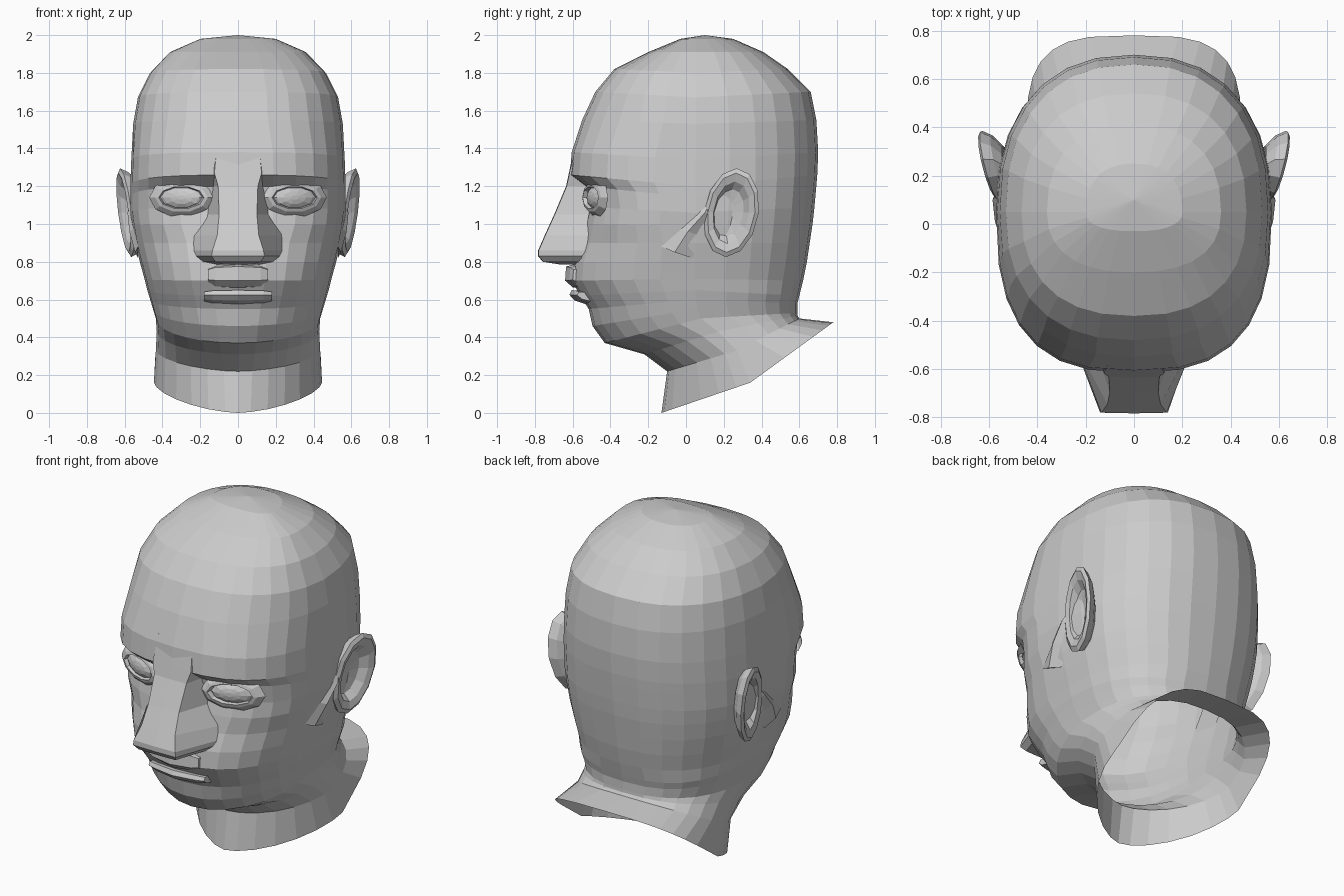
import bpy, bmesh
from math import sin, cos, pi

cube = bpy.data.objects.get("Cube")
if cube:
    bpy.data.objects.remove(cube, do_unlink=True)


def loft(name, rings, cap_start=False, cap_end=False, mirror=False):
    """Skin closed rings of equal point count into a flat-shaded object."""
    bm = bmesh.new()
    loops = [[bm.verts.new(p) for p in ring] for ring in rings]
    count = len(rings[0])
    for upper, lower in zip(loops, loops[1:]):
        for i in range(count):
            j = (i + 1) % count
            bm.faces.new((upper[i], upper[j], lower[j], lower[i]))
    if cap_start:
        bm.faces.new(loops[0])
    if cap_end:
        bm.faces.new(loops[-1])
    bmesh.ops.remove_doubles(bm, verts=bm.verts, dist=.0005)
    bmesh.ops.recalc_face_normals(bm, faces=bm.faces)
    mesh = bpy.data.meshes.new(name)
    bm.to_mesh(mesh)
    bm.free()
    obj = bpy.data.objects.new(name, mesh)
    bpy.context.collection.objects.link(obj)
    if mirror:
        mod = obj.modifiers.new("Mirror", "MIRROR")
        mod.use_mirror_merge = False


def signed_power(value, power):
    return (abs(value) ** power) * (1 if value >= 0 else -1)


COLUMNS = 28


def head_ring(front, middle, back, width, front_square, back_square):
    """Section through (y, z) points at the front, side and back."""
    ring = []
    for i in range(COLUMNS):
        t = 2 * pi * i / COLUMNS
        end, n = (front, front_square) if cos(t) > 0 else (back, back_square)
        reach = abs(cos(t)) ** (2 / n)
        x = width * signed_power(sin(t), 2 / n)
        y = middle[0] + (end[0] - middle[0]) * reach
        z = middle[1] + (end[1] - middle[1]) * reach
        ring.append((x, y, z))
    return ring


# Skull and face: height, side height, front y, back y, half width
skull = [
    (1.98, 1.98, -.03, .25, .20),
    (1.91, 1.91, -.20, .41, .36),
    (1.82, 1.80, -.38, .54, .465),
    (1.70, 1.67, -.48, .66, .53),
    (1.55, 1.53, -.55, .69, .555),
    (1.38, 1.34, -.605, .70, .565),
    (1.26, 1.20, -.615, .695, .57),
    (1.20, 1.14, -.535, .69, .57),
    (1.09, 1.06, -.515, .68, .57),
    (1.00, .99, -.535, .67, .56),
    (.90, .90, -.56, .655, .545),
    (.80, .80, -.595, .64, .52),
    (.70, .71, -.605, .62, .495),
]
# Jaw and neck: front y z, side y z, back y z, half width, front squareness
jaw = [
    (-.56, .62, .05, .65, .60, .62, .48, 2.3),
    (-.515, .55, .05, .60, .59, .58, .465, 2.2),
    (-.495, .46, .06, .55, .59, .55, .45, 2.1),
    (-.43, .37, .08, .50, .59, .53, .435, 2),
    (-.22, .31, .17, .43, .59, .515, .43, 1.9),
    (-.10, .22, .27, .33, .60, .50, .435, 1.7),
    (-.13, 0, .34, .16, .78, .48, .445, 1.6),
]
rings = [[(0, .1, 2)] * COLUMNS]
for z, side_z, front, back, width in skull:
    square = 2.7 if .95 < z < 1.5 else 2.4
    rings.append(head_ring((front, z), (.05, side_z), (back, z), width, square, 2.35))
for fy, fz, my, mz, by, bz, width, square in jaw:
    nape = 3.4 if by > .7 else 2.5
    rings.append(head_ring((fy, fz), (my, mz), (by, bz), width, square, nape))
loft("head_and_neck", rings)

# Nose: height, ridge half width, ridge y, base half width, base y
nose = [
    (1.42, .11, -.585, .13, -.55),
    (1.27, .125, -.617, .14, -.55),
    (1.20, .105, -.632, .14, -.49),
    (1.05, .10, -.695, .17, -.485),
    (.94, .11, -.745, .24, -.50),
    (.86, .135, -.78, .235, -.53),
    (.83, .14, -.78, .22, -.55),
    (.80, .12, -.755, .19, -.55),
    (.785, .07, -.66, .12, -.56),
]
loft("nose", [
    [(-b, base, z), (-a, ridge, z), (0, ridge - .003, z),
     (a, ridge, z), (b, base, z)]
    for z, a, ridge, b, base in nose], True, True)


# Lips: sections swept across the mouth
def lip(name, half, profile):
    sections = []
    mid = sum(z for y, z in profile) / len(profile)
    for k in (-1, -.75, 0, .75, 1):
        taper = 1 - .3 * k ** 4
        sections.append([(half * k, y + .04 * k * k, mid + (z - mid) * taper)
                         for y, z in profile])
    loft(name, sections, True, True)


lip("upper_lip", .16, [(-.58, .79), (-.635, .775), (-.64, .70), (-.60, .665), (-.57, .66)])
lip("lower_lip", .18, [(-.56, .645), (-.605, .65), (-.617, .625), (-.59, .595), (-.53, .575)])


# Eyes: almond rings that follow the slope of the face
def almond(rx, rz, depth, count=10):
    ring = []
    for i in range(count):
        t = 2 * pi * i / count
        x = .30 + rx * cos(t)
        ring.append((x, depth + .35 * (x - .30), 1.14 + rz * sin(t)))
    return ring


loft("eyelids", [almond(.17, .105, -.472), almond(.14, .078, -.50),
                 almond(.12, .06, -.506), almond(.11, .052, -.48)], mirror=True)
loft("eyeballs", [almond(.115, .06, -.48), almond(.095, .052, -.493),
                  almond(.06, .035, -.505), almond(.02, .012, -.511)],
     cap_end=True, mirror=True)


# Ears: tilted oval rings from the root over the rim into the bowl
def ear_ring(ry, rz, lift, shift=0, count=12):
    ring = []
    for i in range(count):
        t = 2 * pi * i / count
        y = .24 + shift + ry * cos(t) + .12 * rz * sin(t)
        z = 1.06 + rz * sin(t)
        ring.append((.595 + lift + .22 * (y - .24) + .1 * (z - 1.06), y, z))
    return ring


loft("ears", [ear_ring(.10, .18, -.075, -.02), ear_ring(.125, .215, -.04),
              ear_ring(.145, .235, 0), ear_ring(.125, .21, .012),
              ear_ring(.095, .165, 0), ear_ring(.075, .125, -.035, -.01),
              ear_ring(.03, .06, -.045, -.02)], cap_end=True, mirror=True)

# Folds joining the ears to the cheeks
loft("ear_folds", [
    [(.53, y - .07, z + .03), (peak, y, z), (.53, y + .09, z - .03)]
    for z, y, peak in ((.85, -.06, .545), (.96, .01, .575), (1.06, .10, .585), (1.12, .13, .56))
], True, True, mirror=True)
